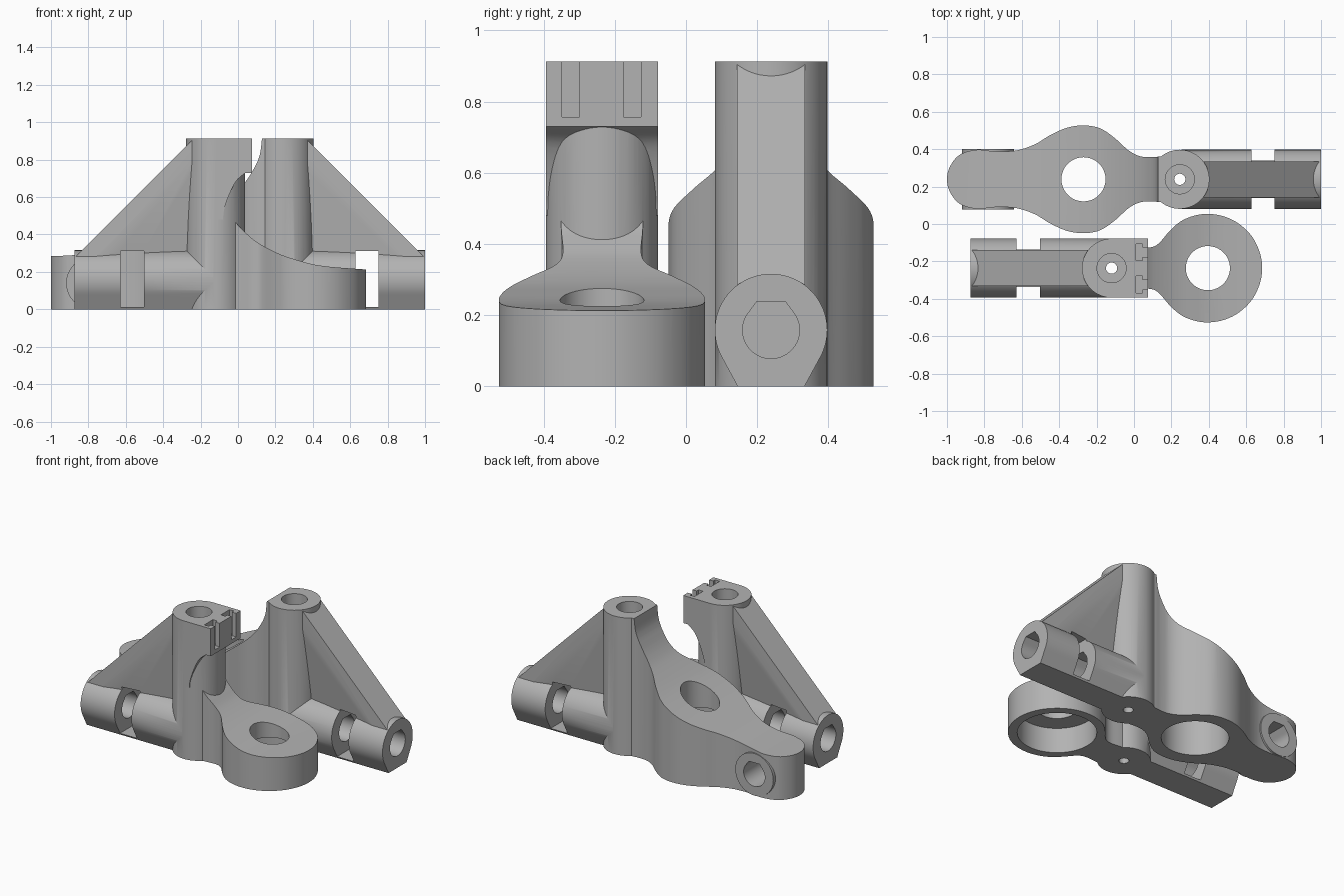
import bpy, bmesh, math
from mathutils import Vector

cube = bpy.data.objects.get("Cube")
if cube:
    bpy.data.objects.remove(cube)

grey = bpy.data.materials.new("plastic_grey")
grey.use_nodes = True
grey.diffuse_color = (0.45, 0.45, 0.45, 1)
grey.node_tree.nodes["Principled BSDF"].inputs["Base Color"].default_value = grey.diffuse_color

TOP, R, AXIS_Z = 0.912, 0.158, 0.158


def new_object(name, bm):
    bmesh.ops.recalc_face_normals(bm, faces=bm.faces)
    mesh = bpy.data.meshes.new(name)
    bm.to_mesh(mesh)
    bm.free()
    mesh.materials.append(grey)
    obj = bpy.data.objects.new(name, mesh)
    bpy.context.collection.objects.link(obj)
    return obj


def prism(name, pts, axis, lo, hi):
    """Extrude a 2D outline along x, y or z."""
    place = {"x": lambda a, b, t: (t, a, b),
             "y": lambda a, b, t: (a, t, b),
             "z": lambda a, b, t: (a, b, t)}[axis]
    bm = bmesh.new()
    ends = [[bm.verts.new(place(a, b, t)) for a, b in pts] for t in (lo, hi)]
    for ring in ends:
        bm.faces.new(ring)
    for i in range(len(pts)):
        j = (i + 1) % len(pts)
        bm.faces.new((ends[0][i], ends[0][j], ends[1][j], ends[1][i]))
    return new_object(name, bm)


def circle(a, b, r, n=64):
    return [(a + r * math.cos(math.tau * i / n), b + r * math.sin(math.tau * i / n)) for i in range(n)]


def box(name, x, y, z):
    return prism(name, [(x[0], y[0]), (x[1], y[0]), (x[1], y[1]), (x[0], y[1])], "z", *z)


def teardrop(a, b, r):
    """Round hole with a flattened printable roof."""
    arc = [(a + r * math.cos(t), b + r * math.sin(t))
           for t in (math.radians(-220 + 260 * i / 36) for i in range(37))]
    return arc + [(a + r * 0.5, b + r), (a - r * 0.5, b + r)]


def spline(pts, steps=5):
    """Smooth curve through a few points."""
    p = [Vector(q) for q in pts]
    p = [2 * p[0] - p[1]] + p + [2 * p[-1] - p[-2]]
    out = []
    for i in range(1, len(p) - 2):
        a, b, c, d = p[i - 1:i + 3]
        for k in range(steps):
            t = k / steps
            out.append(tuple(0.5 * (2 * b + (c - a) * t + (2 * a - 5 * b + 4 * c - d) * t ** 2
                                    + (3 * b - a - 3 * c + d) * t ** 3)))
    return out + [tuple(p[-2])]


def mirrored(pts, yc):
    """Plan outline from half-widths, running from the column to the tip and back."""
    full = spline(pts + [(x, -h) for x, h in reversed(pts[:-1])])
    return [(x, yc + h) for x, h in full]


def combine(obj, other, operation):
    mod = obj.modifiers.new("cut", "BOOLEAN")
    mod.operation, mod.object, mod.solver = operation, other, "EXACT"
    bpy.context.view_layer.objects.active = obj
    bpy.ops.object.modifier_apply(modifier=mod.name)
    bpy.data.objects.remove(other)


def add_gusset_and_tube(body, cx, yc, d):
    """Clamp tube, sloping flange with tapered web, nut slot and bores."""
    X = lambda u: cx + d * u
    upper = [(yc + R * math.cos(t), AXIS_Z + R * math.sin(t))
             for t in (math.radians(-30 + 240 * i / 48) for i in range(49))]
    section = upper + [(yc - 0.04, -0.1), (yc + 0.04, -0.1)]
    combine(body, prism("tube", section, "x", X(0.01), X(0.755)), "UNION")
    bm = bmesh.new()
    for u, z, w in ((0.08, 0.95, 0.096), (0.755, 0.275, 0.096), (0.645, 0.275, 0.096),
                    (0.08, 0.84, 0.096), (0.1, 0.275, 0.03)):
        for s in (-1, 1):
            bm.verts.new((X(u), yc + s * w, z))
    bmesh.ops.convex_hull(bm, input=bm.verts)
    combine(body, new_object("gusset", bm), "UNION")
    # trim top and base flat
    combine(body, box("trim", (-2, 2), (-2, 2), (0, TOP)), "INTERSECT")
    cutters = [
        box("nut_slot", sorted((X(0.383), X(0.507))), (yc - 0.3, yc + 0.3), (0.012, 0.312)),
        prism("tube_bore", teardrop(yc, AXIS_Z, 0.08), "x", X(0.22), X(0.9)),
        prism("column_bore", circle(cx, yc, 0.078), "z", 0.38, 1.1),
        prism("screw_hole", circle(cx, yc, 0.03, 32), "z", -0.2, 0.5),
    ]
    for c in cutters:
        combine(body, c, "DIFFERENCE")


def bearing_seat(body, x, y, r, depth):
    combine(body, prism("pocket", circle(x, y, r), "z", -0.2, depth), "DIFFERENCE")
    combine(body, prism("shaft_hole", circle(x, y, 0.118), "z", -0.3, 1), "DIFFERENCE")


def finish(obj):
    bpy.ops.object.select_all(action="DESELECT")
    obj.select_set(True)
    bpy.context.view_layer.objects.active = obj
    bpy.ops.object.shade_smooth_by_angle(angle=math.radians(28))


# Front bracket: ring arm swept down from the column
ya, xa = -0.236, -0.12
plan = [(xa, 0.12), (0.0, 0.115), (0.08, 0.11), (0.13, 0.13), (0.19, 0.198), (0.25, 0.25),
        (0.32, 0.28), (0.395, 0.29), (0.48, 0.277), (0.56, 0.238), (0.63, 0.17), (0.672, 0.085), (0.685, 0)]
front = prism("front_bracket", mirrored(plan, ya), "z", -0.1, 0.8)
slope = spline([(-0.06, 0.53), (0.0, 0.45), (0.04, 0.41), (0.1, 0.36), (0.2, 0.305),
                (0.3, 0.268), (0.45, 0.232), (0.72, 0.21)])
combine(front, prism("slope", [(-0.3, 0.53)] + slope + [(0.72, -0.2), (-0.3, -0.2)], "y", -1, 1), "INTERSECT")
combine(front, prism("column", circle(xa, ya, R), "z", -0.1, 1), "UNION")
# overhanging head block with a scooped underside
scoop = spline([(0.04, 0.73), (-0.01, 0.685), (-0.05, 0.605), (-0.075, 0.53), (-0.08, 0.48)])
head = [(xa, 1), (0.075, 1), (0.075, 0.73)] + scoop + [(xa, 0.48)]
combine(front, prism("head", head, "y", ya - R + 0.0005, ya + R - 0.0005), "UNION")
add_gusset_and_tube(front, xa, ya, -1)
bearing_seat(front, 0.395, ya, 0.235, 0.165)
# T-shaped belt slots in the head
for yc in (ya - 0.088, ya + 0.085):
    tee = [(0.1, yc - 0.025), (0.1, yc + 0.025), (0.045, yc + 0.025), (0.045, yc + 0.045),
           (0.012, yc + 0.045), (0.012, yc - 0.045), (0.045, yc - 0.045), (0.045, yc - 0.025)]
    combine(front, prism("belt_slot", tee, "z", 0.756, 1.1), "DIFFERENCE")
finish(front)

# Back bracket: long arm with a bearing seat and a cross boss
yb, xb = 0.239, 0.245
plan = [(xb, 0.12), (0.15, 0.122), (0.09, 0.118), (0.03, 0.124), (-0.03, 0.155), (-0.1, 0.218),
        (-0.18, 0.272), (-0.27, 0.288), (-0.36, 0.275), (-0.45, 0.235), (-0.53, 0.187), (-0.63, 0.154),
        (-0.74, 0.149), (-0.84, 0.158), (-0.93, 0.132), (-0.983, 0.07), (-1.0, 0)]
back = prism("back_bracket", mirrored(plan, yb), "z", -0.1, 1)
combine(back, prism("column", circle(xb, yb, R), "z", -0.1, 1), "UNION")
slope = spline([(-1.1, 0.28), (-0.87, 0.29), (-0.7, 0.31), (-0.55, 0.348), (-0.4, 0.4), (-0.27, 0.455),
                (-0.15, 0.52), (-0.03, 0.61), (0.03, 0.67), (0.075, 0.735), (0.115, 0.82), (0.13, 0.93)])
combine(back, prism("slope", slope + [(0.6, 0.93), (0.6, -0.2), (-1.1, -0.2)], "y", -1, 1), "INTERSECT")
combine(back, prism("boss", circle(-0.78, 0.14, 0.139), "y", yb - 0.162, yb + 0.162), "UNION")
add_gusset_and_tube(back, xb, yb, 1)
bearing_seat(back, -0.27, yb, 0.2, 0.33)
combine(back, prism("boss_bore", teardrop(-0.78, 0.14, 0.078), "y", -0.2, 0.8), "DIFFERENCE")
finish(back)
